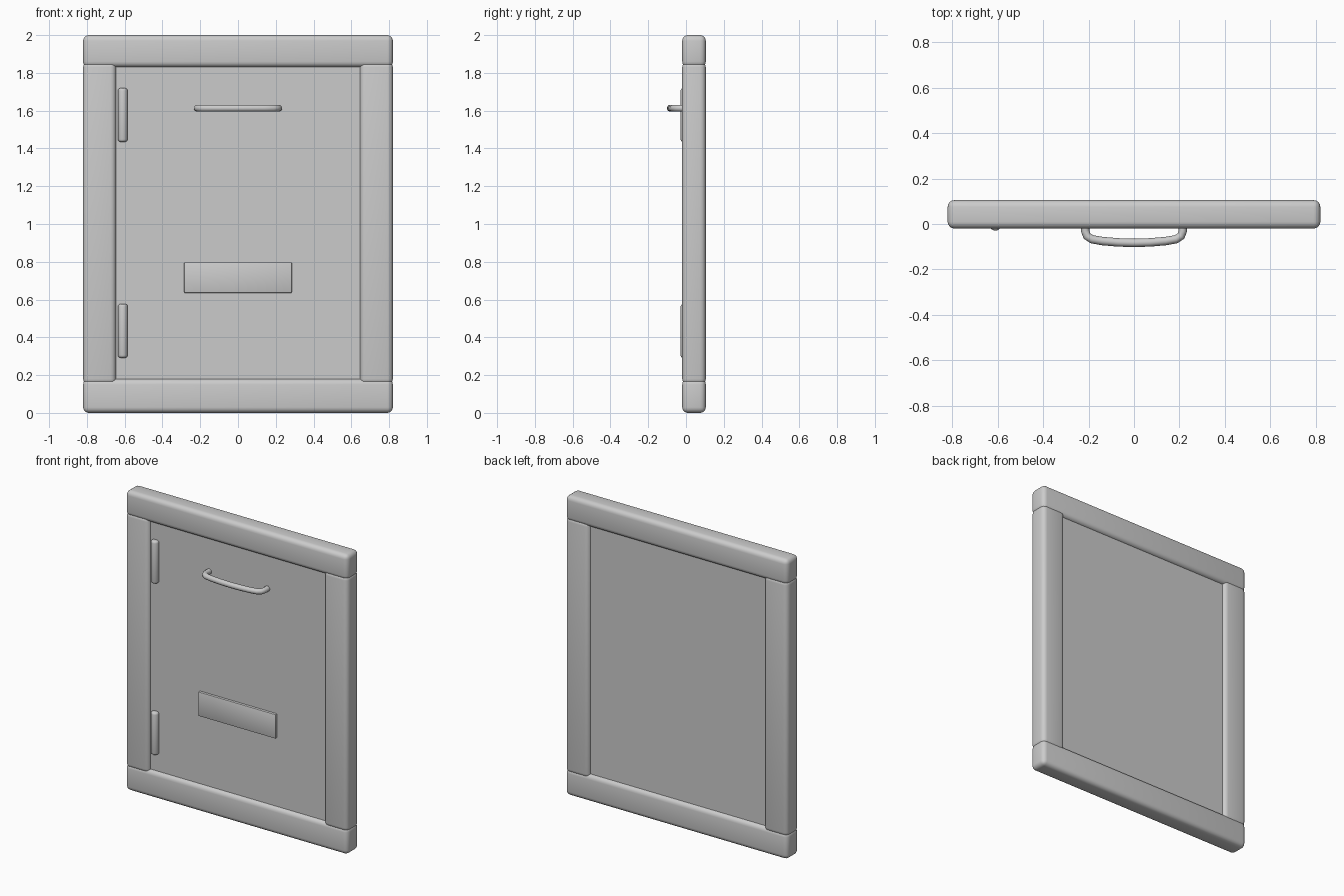
import bpy, bmesh, math
from mathutils import Vector

if "Cube" in bpy.data.objects:
    bpy.data.objects.remove(bpy.data.objects["Cube"])


def smooth(ob, angle=40):
    bpy.ops.object.select_all(action='DESELECT')
    ob.select_set(True)
    bpy.context.view_layer.objects.active = ob
    bpy.ops.object.shade_smooth_by_angle(angle=math.radians(angle))


def box(name, lo, hi, bevel=0.0, segments=4):
    """Box between two corners, with rounded edges."""
    lo, hi = Vector(lo), Vector(hi)
    bm = bmesh.new()
    bmesh.ops.create_cube(bm, size=1)
    for v in bm.verts:
        v.co = (lo + hi) / 2 + v.co * (hi - lo)
    if bevel:
        bmesh.ops.bevel(bm, geom=bm.edges[:], offset=bevel, segments=segments,
                        profile=0.5, affect='EDGES')
    me = bpy.data.meshes.new(name)
    bm.to_mesh(me)
    bm.free()
    ob = bpy.data.objects.new(name, me)
    bpy.context.collection.objects.link(ob)
    smooth(ob)
    return ob


FRONT, BACK = -0.02, 0.105

# Frame: top and bottom rails, with the stiles tucked into their rounded edges
box("top_rail", (-0.82, FRONT, 1.83), (0.82, BACK, 2.0), 0.03)
box("bottom_rail", (-0.82, FRONT, 0.0), (0.82, BACK, 0.18), 0.03)
for side, s in (("left", -1), ("right", 1)):
    x0, x1 = sorted((s * 0.645, s * 0.82))
    box(side + "_stile", (x0, FRONT, 0.15), (x1, BACK, 1.86), 0.03)

# Recessed door panel
box("door_panel", (-0.67, 0.003, 0.15), (0.67, 0.082, 1.86))

# Blank name plate
box("label_plate", (-0.285, -0.013, 0.635), (0.285, 0.02, 0.797), 0.005, 2)

# Hinge barrels with rounded ends
for name, z in (("upper_hinge", 1.577), ("lower_hinge", 0.434)):
    bpy.ops.mesh.primitive_cylinder_add(vertices=20, radius=0.026, depth=0.285,
                                        location=(-0.61, -0.003, z))
    hinge = bpy.context.object
    hinge.name = name
    bm = bmesh.new()
    bm.from_mesh(hinge.data)
    rims = [e for e in bm.edges if abs(e.verts[0].co.z - e.verts[1].co.z) < 1e-4]
    bmesh.ops.bevel(bm, geom=rims, offset=0.014, segments=3, profile=0.5,
                    affect='EDGES')
    bm.to_mesh(hinge.data)
    bm.free()
    smooth(hinge)

# Bowed pull handle: a round bar swept along a mirrored path
half = [(0.215, 0.015), (0.215, -0.03), (0.207, -0.053), (0.185, -0.067),
        (0.14, -0.075), (0.07, -0.081)]
path = [(-x, y) for x, y in half] + [(0, -0.083)] + half[::-1]
curve = bpy.data.curves.new("pull_handle", 'CURVE')
curve.dimensions = '3D'
curve.bevel_depth = 0.0185
curve.bevel_resolution = 3
curve.use_fill_caps = True
spline = curve.splines.new('POLY')
spline.points.add(len(path) - 1)
for p, (x, y) in zip(spline.points, path):
    p.co = (x, y, 1.613, 1)
spline.use_smooth = True
handle = bpy.data.objects.new("pull_handle", curve)
bpy.context.collection.objects.link(handle)
bpy.ops.object.select_all(action='DESELECT')
handle.select_set(True)
bpy.context.view_layer.objects.active = handle
bpy.ops.object.convert(target='MESH')
smooth(bpy.context.object, 50)
